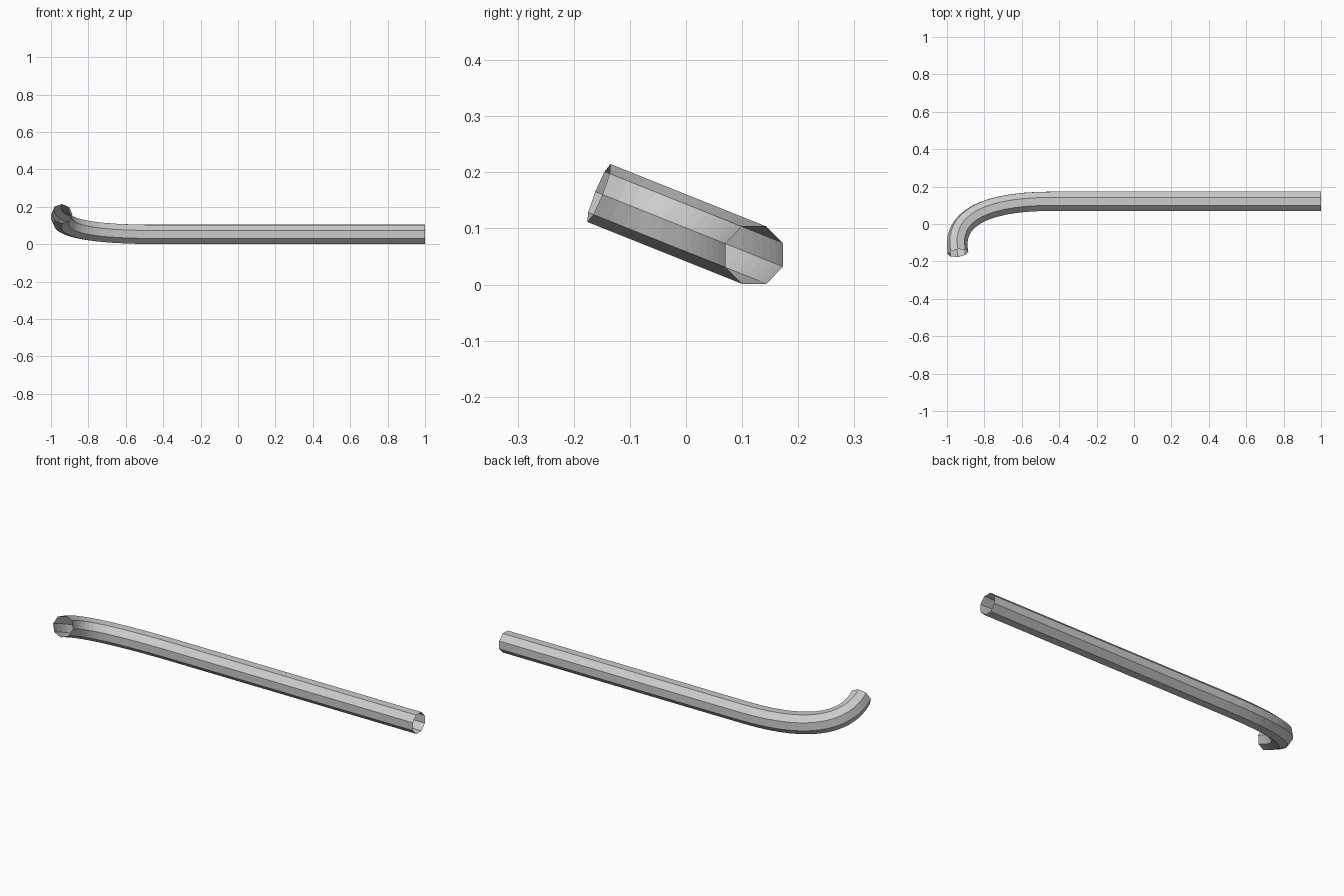
import bpy, bmesh, math
from mathutils import Vector
from mathutils.geometry import interpolate_bezier

if "Cube" in bpy.data.objects:
    bpy.data.objects.remove(bpy.data.objects["Cube"])

RADIUS, SIDES = 0.0555, 8
ORIGIN = Vector((0, 0.1215, 0.0525))
TILT = math.radians(158.2)                       # direction of the hook in the y-z plane
HOOK = Vector((0, math.cos(TILT), math.sin(TILT)))
SIDE = Vector((1, 0, 0)).cross(HOOK)


def on_plane(x, u):
    return ORIGIN + Vector((x, 0, 0)) + HOOK * u


# Centre line: long straight shank, then a curved hook
hook_curve = interpolate_bezier(on_plane(-0.44, 0), on_plane(-0.835, 0),
                                on_plane(-0.975, 0.12), on_plane(-0.941, 0.298), 16)
path = [on_plane(x, 0) for x in (1.0, 0.6, 0.1)] + list(hook_curve)

# Octagonal open-ended tube swept along the centre line
bm = bmesh.new()
rings = []
for i, p in enumerate(path):
    tangent = (path[min(i + 1, len(path) - 1)] - path[max(i - 1, 0)]).normalized()
    normal = SIDE.cross(tangent).normalized()
    ring = []
    for k in range(SIDES):
        a = math.tau * k / SIDES
        ring.append(bm.verts.new(p + RADIUS * (math.cos(a) * normal + math.sin(a) * SIDE)))
    rings.append(ring)
for r0, r1 in zip(rings, rings[1:]):
    for k in range(SIDES):
        n = (k + 1) % SIDES
        bm.faces.new((r0[k], r0[n], r1[n], r1[k]))
bmesh.ops.recalc_face_normals(bm, faces=bm.faces)

mesh = bpy.data.meshes.new("hooked_pipe")
bm.to_mesh(mesh)
bm.free()
bpy.context.collection.objects.link(bpy.data.objects.new("hooked_pipe", mesh))
